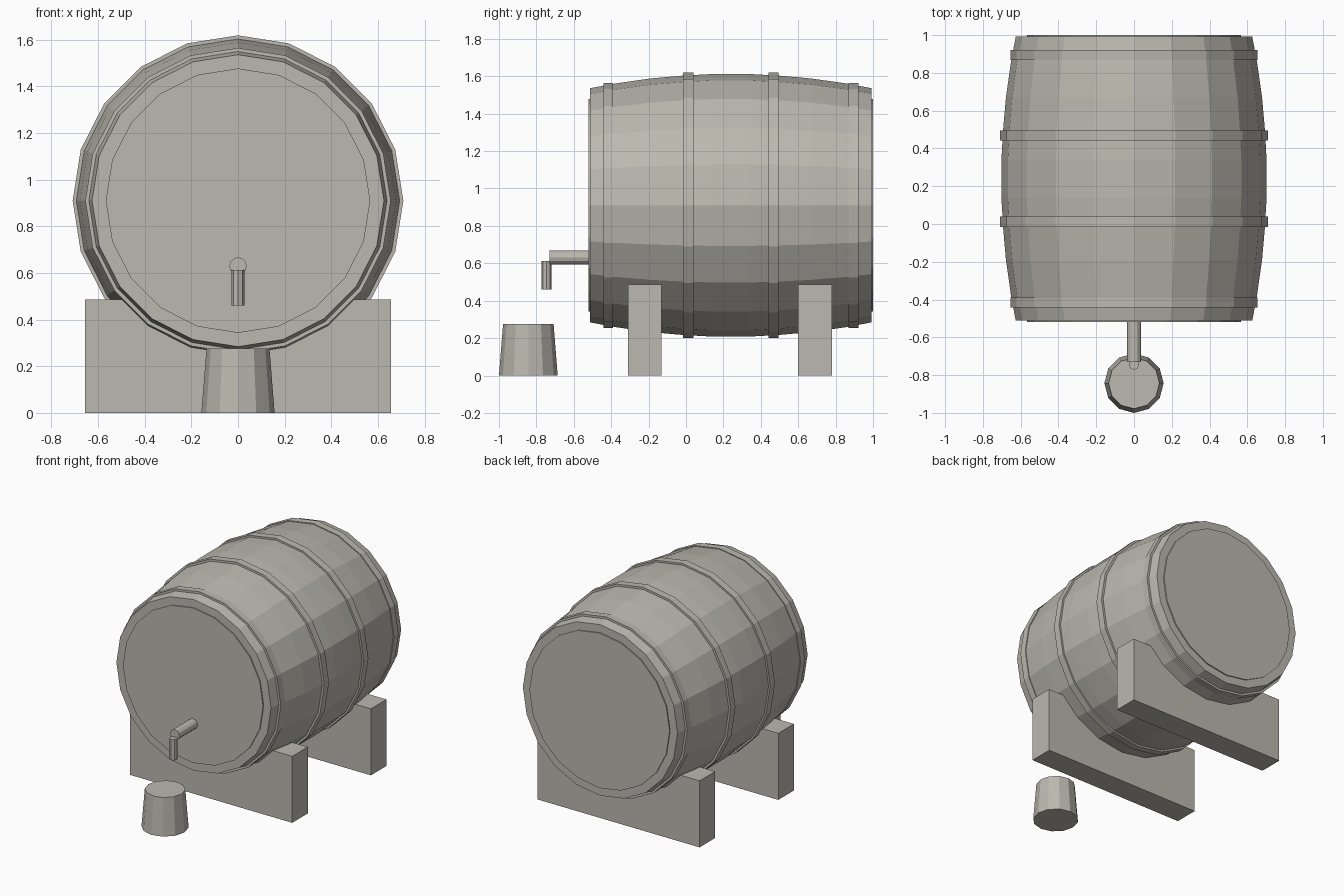
import bpy, bmesh, math
from mathutils import Matrix, Vector

if "Cube" in bpy.data.objects:
    bpy.data.objects.remove(bpy.data.objects["Cube"])

mat = bpy.data.materials.new("plain grey")
mat.diffuse_color = (0.5, 0.48, 0.43, 1)
mat.use_nodes = True
mat.node_tree.nodes["Principled BSDF"].inputs["Base Color"].default_value = mat.diffuse_color

ALONG_Y = Matrix.Rotation(-math.pi / 2, 4, 'X')  # local z becomes world y
CY, CZ = 0.24, 0.91                              # barrel centre


def finish(name, bm, matrix):
    bm.transform(matrix)
    bmesh.ops.recalc_face_normals(bm, faces=bm.faces)
    me = bpy.data.meshes.new(name)
    bm.to_mesh(me)
    bm.free()
    me.materials.append(mat)
    ob = bpy.data.objects.new(name, me)
    bpy.context.collection.objects.link(ob)
    return ob


def lathe(name, profile, sides, loc, rot=Matrix(), ring=False):
    """Spin (radius, height) points; ring=True closes the profile, else cap both ends."""
    bm = bmesh.new()
    loops = [[bm.verts.new((r * math.cos(a), r * math.sin(a), h))
              for a in (2 * math.pi * i / sides for i in range(sides))]
             for r, h in profile]
    pairs = list(zip(loops, loops[1:]))
    if ring:
        pairs.append((loops[-1], loops[0]))
    else:
        bm.faces.new(loops[0])
        bm.faces.new(loops[-1])
    for a, b in pairs:
        for i in range(sides):
            j = (i + 1) % sides
            bm.faces.new((a[i], a[j], b[j], b[i]))
    return finish(name, bm, Matrix.Translation(Vector(loc)) @ rot)


def box(name, lo, hi):
    bm = bmesh.new()
    bmesh.ops.create_cube(bm, size=1)
    lo, hi = Vector(lo), Vector(hi)
    return finish(name, bm, Matrix.Translation((lo + hi) / 2) @ Matrix.Diagonal((*(hi - lo), 1)))


# barrel staves: symmetric bulging profile
half = [(0.626, 0.752), (0.651, 0.62), (0.678, 0.43), (0.693, 0.26), (0.702, 0.1)]
barrel = [(r, -h) for r, h in half] + [(r, h) for r, h in reversed(half)]
lathe("barrel_body", barrel, 20, (0, CY, CZ), ALONG_Y)

for side, label in ((-1, "front"), (1, "back")):
    # round head plate
    lathe(label + "_barrel_head", [(0.567, side * 0.74), (0.567, side * 0.76)], 20,
          (0, CY, CZ), ALONG_Y)
    # hoops: (position, half width, outer radius at outer edge, at inner edge)
    for kind, h, w, r in (("end", 0.655, 0.026, 0.655), ("middle", 0.228, 0.027, 0.709)):
        lathe(f"{label}_{kind}_hoop",
              [(r, side * h - w), (r, side * h + w),
               (r - 0.05, side * h + w), (r - 0.05, side * h - w)],
              20, (0, CY, CZ), ALONG_Y, ring=True)

# cradle blocks
for label, y in (("front", -0.31), ("back", 0.6)):
    box(label + "_cradle", (-0.656, y, 0), (0.656, y + 0.18, 0.487))

# tap: level pipe and hanging spout
lathe("tap_pipe", [(0.037, -0.73), (0.037, -0.5)], 12, (0, 0, 0.63), ALONG_Y)
lathe("tap_spout", [(0.027, 0.46), (0.027, 0.612)], 8, (0, -0.745, 0))

# cup under the tap
lathe("cup", [(0.157, 0), (0.135, 0.276)], 12, (0, -0.843, 0))
